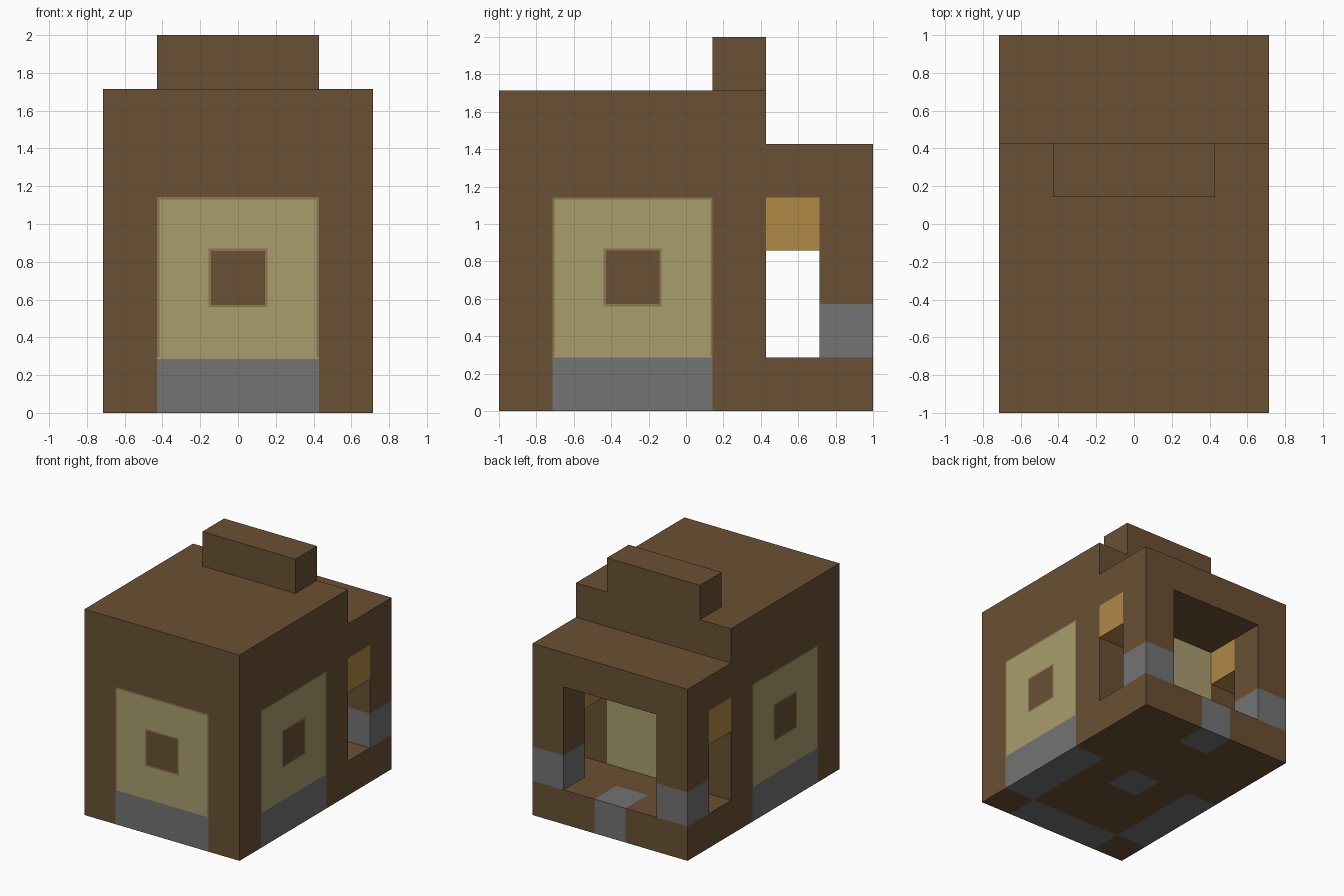
import bpy
import bmesh
from itertools import product
from mathutils import Vector

cube = bpy.data.objects.get("Cube")
if cube:
    bpy.data.objects.remove(cube, do_unlink=True)

CELL = 2 / 7          # edge of one building block
GRID = (5, 7, 7)      # blocks along x, y and z
RIM = 0.012           # width of the window trim


def linear(v):
    v /= 255
    return v / 12.92 if v <= 0.04045 else ((v + 0.055) / 1.055) ** 2.4


def material(name, rgb):
    mat = bpy.data.materials.new(name)
    color = [linear(c) for c in rgb] + [1]
    mat.diffuse_color = color
    mat.use_nodes = True
    bsdf = next(n for n in mat.node_tree.nodes if n.type == "BSDF_PRINCIPLED")
    bsdf.inputs["Base Color"].default_value = color
    bsdf.inputs["Roughness"].default_value = 0.9
    return mat


MATERIALS = [
    material("brown_timber", (106, 80, 51)),
    material("tan_pane", (169, 157, 111)),
    material("grey_stone", (115, 115, 115)),
    material("amber_lamp", (176, 136, 69)),
    material("olive_trim", (141, 121, 80)),
]
BROWN, TAN, GREY, AMBER, TRIM = range(5)
MIDDLE = (1, 2, 3)


def blocks(xs, ys, zs):
    return set(product(xs, ys, zs))


def build(name, cells, paint):
    """Skin a set of blocks with outer faces, coloured block by block."""
    bm = bmesh.new()
    for cell in cells:
        centre = Vector((cell[i] + 0.5 - (GRID[i] / 2 if i < 2 else 0)) * CELL
                        for i in range(3))
        for axis, sign in product(range(3), (-1, 1)):
            step = [0, 0, 0]
            step[axis] = sign
            if tuple(c + s for c, s in zip(cell, step)) in cells:
                continue
            n = Vector(step)
            u = Vector((n.y, n.z, n.x))
            v = n.cross(u)
            h = CELL / 2
            verts = [bm.verts.new(centre + h * (n + a * u + b * v))
                     for a, b in ((-1, -1), (1, -1), (1, 1), (-1, 1))]
            bm.faces.new(verts).material_index = paint(*cell)
    bmesh.ops.remove_doubles(bm, verts=bm.verts[:], dist=CELL / 100)
    bm.normal_update()

    # Narrow trim around the panes of the three outer windows
    panes = [f for f in bm.faces if f.material_index == TAN and f.normal.y < 0.5]
    if panes:
        trim = bmesh.ops.inset_region(bm, faces=panes, thickness=RIM,
                                      use_even_offset=True)["faces"]
        for face in trim:
            on_sill = face.calc_center_median().z < CELL + RIM
            face.material_index = TAN if on_sill else TRIM

    mesh = bpy.data.meshes.new(name)
    bm.to_mesh(mesh)
    bm.free()
    for mat in MATERIALS:
        mesh.materials.append(mat)
    obj = bpy.data.objects.new(name, mesh)
    bpy.context.collection.objects.link(obj)


def body_paint(x, y, z):
    front = y == 0 and x in MIDDLE
    side = x in (0, 4) and y in MIDDLE
    back = y == 4 and x in MIDDLE
    if z == 0:
        return GREY if front or side or (x, y) == (2, 3) else BROWN
    if z in MIDDLE:
        knob = z == 2 and (x == 2 if front else y == 2)
        if back or ((front or side) and not knob):
            return TAN
    return BROWN


def porch_paint(x, y, z):
    pillar_foot = z == 1
    doorstep = (x, y, z) == (2, 6, 0)
    return GREY if pillar_foot or doorstep else BROWN


# Main body with front and side windows and a back door panel
build("main_body", blocks(range(5), range(5), range(6)), body_paint)

# Back porch: floor, roof and two corner pillars
porch = blocks(range(5), (5, 6), (0, 4)) | blocks((0, 4), (6,), MIDDLE)
build("back_porch", porch, porch_paint)

# Chimney along the rear roof edge
build("chimney", blocks(MIDDLE, (4,), (6,)), lambda x, y, z: BROWN)

# Lamps under the porch roof
for name, x in (("right_lamp", 0), ("left_lamp", 4)):
    build(name, {(x, 5, 3)}, lambda x, y, z: AMBER)
